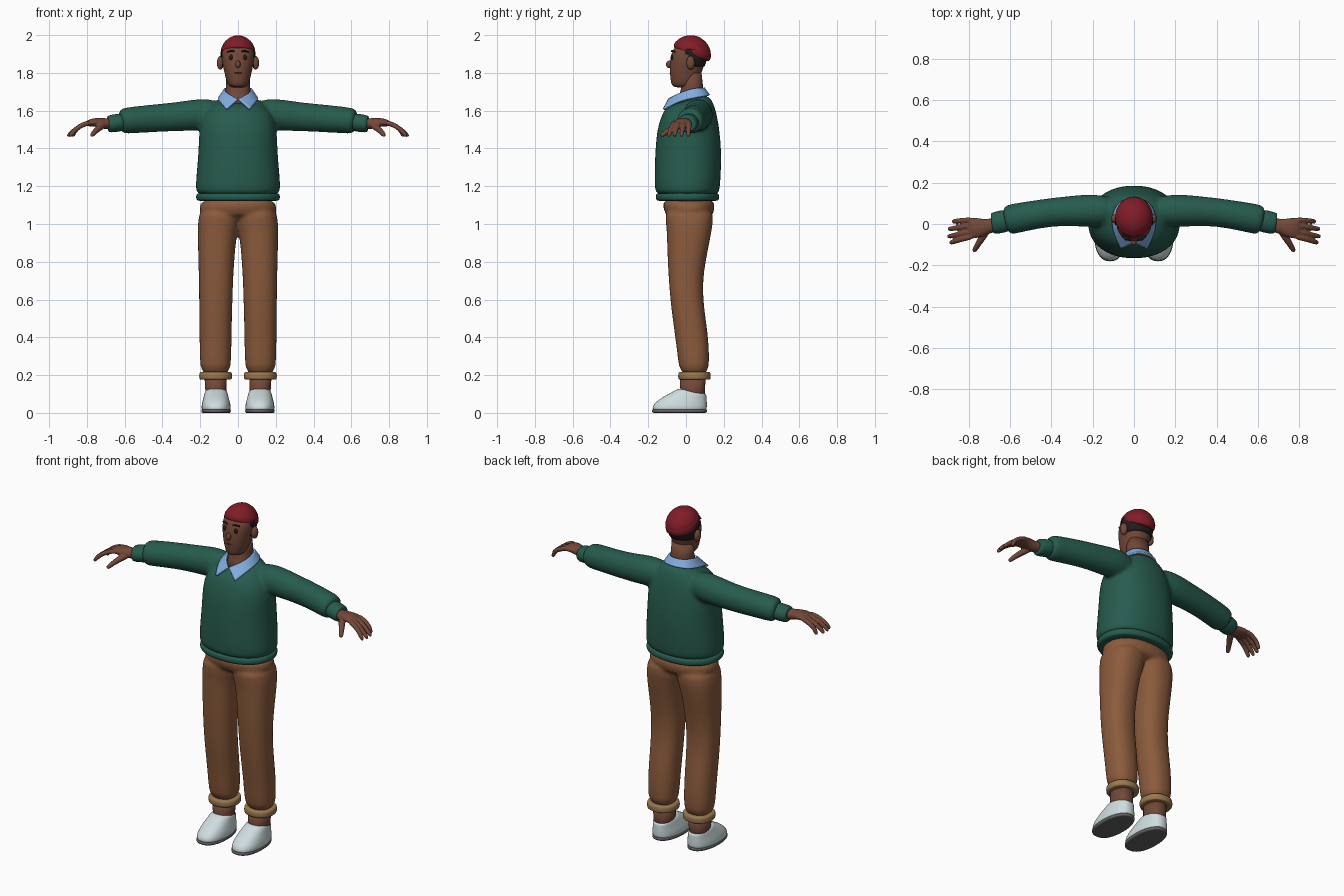
import bpy, bmesh
from math import cos, sin, pi, radians
from mathutils import Vector, Matrix

SKIN, DARK = (.17, .065, .04), (.015, .012, .012)
GREEN, PANTS, TAN = (.02, .105, .075), (.26, .105, .045), (.32, .19, .08)
RED, BLUE, WHITE, GREY = (.22, .012, .02), (.22, .42, .75), (.62, .72, .74), (.12, .12, .12)
mats = {}


def spow(v, p):
    return abs(v) ** (2 / p) * (1 if v >= 0 else -1)


def bridge(bm, rings):
    n = len(rings[0])
    for a, b in zip(rings, rings[1:]):
        for i in range(n):
            bm.faces.new((a[i], a[(i + 1) % n], b[(i + 1) % n], b[i]))
    bm.faces.new(rings[0][::-1])
    bm.faces.new(rings[-1])


def loft(bm, secs, n=32, p=2.2):
    """Stacked rings: (z, x0, x1, y_front, y_back[, slope])."""
    rings = []
    for z, x0, x1, y0, y1, *s in secs:
        ring = []
        for i in range(n):
            a = 2 * pi * i / n
            dx, dy = (x1 - x0) / 2 * spow(cos(a), p), (y1 - y0) / 2 * spow(sin(a), p)
            ring.append(bm.verts.new(((x0 + x1) / 2 + dx, (y0 + y1) / 2 + dy, z + (s[0] * dy if s else 0))))
        rings.append(ring)
    bridge(bm, rings)


def sym(rows):
    """(z, half width, y_front, y_back[, slope]) -> centred sections."""
    return [(z, -r, r, *rest) for z, r, *rest in rows]


def tube(bm, path, n=16):
    """Rings across a path of (x, y, z, side radius, vertical radius)."""
    pts = [Vector(q[:3]) for q in path]
    rings = []
    for k, q in enumerate(path):
        t = (pts[min(k + 1, len(pts) - 1)] - pts[max(k - 1, 0)]).normalized()
        side = t.cross(Vector((0, 0, 1))).normalized()
        up = side.cross(t)
        rings.append([bm.verts.new(pts[k] + side * q[3] * cos(2 * pi * i / n) + up * q[4] * sin(2 * pi * i / n))
                      for i in range(n)])
    bridge(bm, rings)


def ball(bm, c, r):
    bmesh.ops.create_uvsphere(bm, u_segments=20, v_segments=12, radius=1,
                              matrix=Matrix.Translation(c) @ Matrix.Diagonal((*r, 1)))


def finish(name, bm, color, mirror=False, sub=0, voxel=0, smooth=0, solid=0):
    bmesh.ops.recalc_face_normals(bm, faces=bm.faces)
    for f in bm.faces:
        f.smooth = True
    me = bpy.data.meshes.new(name)
    bm.to_mesh(me)
    bm.free()
    ob = bpy.data.objects.new(name, me)
    bpy.context.collection.objects.link(ob)
    if color not in mats:
        mats[color] = bpy.data.materials.new("paint_%d" % len(mats))
        mats[color].diffuse_color = (*color, 1)
    me.materials.append(mats[color])
    if mirror:
        ob.modifiers.new("mirror", 'MIRROR').use_mirror_merge = mirror == 'merge'
    if sub:
        m = ob.modifiers.new("sub", 'SUBSURF')
        m.levels = m.render_levels = sub
        m.boundary_smooth = 'PRESERVE_CORNERS'
    if voxel:
        m = ob.modifiers.new("remesh", 'REMESH')
        m.mode, m.voxel_size, m.use_smooth_shade = 'VOXEL', voxel, True
    if smooth:
        m = ob.modifiers.new("smooth", 'SMOOTH')
        m.factor, m.iterations = .5, smooth
    if solid:
        m = ob.modifiers.new("solid", 'SOLIDIFY')
        m.thickness, m.offset = solid, 0
    return ob


# sweater: torso and sleeves fused together
bm = bmesh.new()
loft(bm, sym([(1.15, .208, -.148, .165), (1.17, .222, -.162, .176), (1.2, .226, -.167, .181), (1.3, .217, -.167, .187),
              (1.4, .209, -.162, .187), (1.5, .207, -.154, .178), (1.58, .19, -.132, .162, .08),
              (1.63, .145, -.114, .14, .2), (1.66, .098, -.098, .112, .33)]))
for s in (1, -1):
    tube(bm, [(.08 * s, .06, 1.585, .07, .075), (.2 * s, .066, 1.58, .082, .086), (.3 * s, .063, 1.57, .074, .078),
              (.4 * s, .058, 1.563, .069, .075), (.52 * s, .038, 1.554, .071, .072),
              (.6 * s, .022, 1.546, .074, .07), (.628 * s, .016, 1.543, .068, .064)], 24)
finish("sweater", bm, GREEN, sub=1, voxel=.009, smooth=12)

# ribbed hem and sleeve cuffs
bm = bmesh.new()
loft(bm, sym([(1.122, .2, -.14, .155), (1.123, .213, -.152, .168), (1.132, .222, -.16, .175),
              (1.15, .223, -.161, .176), (1.163, .216, -.155, .17), (1.165, .2, -.14, .155)]), 48)
finish("sweater_hem", bm, GREEN, sub=1)
bm = bmesh.new()
tube(bm, [(.59, .022, 1.543, .05, .045), (.63, .014, 1.537, .055, .048), (.67, .005, 1.531, .054, .047),
          (.686, .001, 1.529, .05, .044), (.688, .001, 1.529, .04, .035)], 24)
finish("sleeve_cuffs", bm, GREEN, mirror=True, sub=1)

# shirt collar: half strip from back centre to front point
bm = bmesh.new()
inner = [(0, .1, 1.718), (.055, .085, 1.718), (.076, .035, 1.716), (.06, -.035, 1.69), (.002, -.09, 1.66)]
outer = [(0, .127, 1.682), (.07, .11, 1.678), (.106, .045, 1.668), (.1, -.04, 1.652), (.062, -.118, 1.607)]
rows = [[bm.verts.new(c) for c in r] for r in (inner, outer)]
for i in range(4):
    bm.faces.new((rows[0][i], rows[0][i + 1], rows[1][i + 1], rows[1][i]))
finish("shirt_collar", bm, BLUE, mirror='merge', sub=3, solid=.012)

# trousers: pelvis and legs fused
bm = bmesh.new()
loft(bm, sym([(1.145, .2, -.132, .157), (1.08, .207, -.12, .153), (1.02, .2, -.1, .138)]))
for s in (1, -1):
    secs = [(1.1, -.03, .203, -.122, .152), (1.0, -.012, .214, -.104, .142), (.93, .01, .213, -.101, .13),
            (.8, .02, .21, -.097, .103), (.7, .026, .207, -.091, .09), (.6, .029, .206, -.083, .091),
            (.5, .032, .205, -.071, .104), (.4, .034, .204, -.057, .118), (.3, .036, .202, -.044, .123),
            (.19, .038, .2, -.034, .123)]
    loft(bm, [(z, s * a, s * b, c, d) for z, a, b, c, d in secs], p=2.3)
finish("trousers", bm, PANTS, sub=1, voxel=.009, smooth=7)

# rolled trouser cuffs
bm = bmesh.new()
loft(bm, [(.177, .045, .192, -.028, .117), (.176, .036, .201, -.037, .127), (.182, .031, .206, -.042, .131),
          (.208, .031, .206, -.042, .131), (.216, .036, .201, -.037, .127), (.216, .045, .192, -.028, .117)])
finish("trouser_cuffs", bm, TAN, mirror=True, sub=1)

# ankles
bm = bmesh.new()
loft(bm, [(.06, .063, .17, -.03, .098), (.12, .061, .173, -.03, .1), (.2, .06, .178, -.033, .105)])
finish("ankles", bm, SKIN, mirror=True)

# shoes and soles
def foot(name, secs, color):
    bm = bmesh.new()
    loft(bm, [(z, .116 - w, .116 + w, a, b, sl) for z, w, a, b, sl in secs], p=2.4)
    for v in bm.verts:  # heel narrower than forefoot
        v.co.x = .116 + (v.co.x - .116) * (1.02 - .9 * max(0, v.co.y))
    finish(name, bm, color, mirror=True, sub=1)


foot("shoes", [(.014, .07, -.17, .1, 0), (.016, .075, -.178, .11, 0), (.035, .076, -.177, .111, 0),
               (.053, .073, -.163, .111, -.02), (.076, .067, -.125, .11, -.06), (.097, .062, -.08, .109, -.1),
               (.113, .058, -.043, .107, -.2), (.115, .052, -.034, .1, -.2)], WHITE)
foot("shoe_soles", [(0, .068, -.17, .1, 0), (0, .075, -.179, .11, 0), (.009, .077, -.182, .113, 0),
                    (.018, .077, -.181, .112, 0), (.018, .068, -.17, .1, 0)], GREY)

# hands: palm, four fingers and thumb fused
bm = bmesh.new()
tube(bm, [(.65, .003, 1.53, .034, .03), (.7, -.01, 1.53, .035, .03), (.735, -.016, 1.536, .043, .027),
          (.77, -.02, 1.54, .053, .021), (.81, -.022, 1.528, .052, .015)])
fingers = [(.02, .012, .878), (-.007, -.024, .9), (-.035, -.06, .902), (-.06, -.09, .892)]
for y0, y1, x1 in fingers:
    tube(bm, [(.775, y0, 1.54, .014, .014), (.82, y0 * .7 + y1 * .3, 1.527, .014, .014),
              (.86, y0 * .3 + y1 * .7, 1.503, .013, .013), (x1 - .007, y1, 1.473, .012, .012),
              (x1, y1, 1.462, .008, .008)], 12)
tube(bm, [(.705, -.02, 1.527, .02, .02), (.735, -.065, 1.51, .019, .018), (.757, -.1, 1.49, .015, .015),
          (.772, -.126, 1.472, .013, .013), (.777, -.135, 1.466, .008, .008)], 12)
finish("hands", bm, SKIN, mirror=True, sub=1, voxel=.0045, smooth=3)

# neck and head
bm = bmesh.new()
loft(bm, sym([(1.62, .075, -.06, .09), (1.68, .068, -.035, .093), (1.73, .064, -.024, .09),
              (1.8, .064, -.03, .082)]))
finish("neck", bm, SKIN)
head = sym([(1.722, .03, -.05, .04), (1.73, .047, -.072, .058), (1.745, .057, -.079, .068), (1.775, .066, -.083, .075),
            (1.815, .075, -.087, .086), (1.86, .085, -.084, .104), (1.9, .088, -.079, .112),
            (1.937, .082, -.062, .106), (1.965, .055, -.03, .085)])
bm = bmesh.new()
loft(bm, head)
finish("head", bm, SKIN, sub=1)

# cropped hair around the back and sides
bm = bmesh.new()
loft(bm, [(z, a - .002, b + .002, c, d + .002) for z, a, b, c, d in
          sym([(1.835, .079, -.087, .094), (1.86, .085, -.084, .104), (1.9, .088, -.079, .112),
               (1.925, .086, -.07, .11)])])
bmesh.ops.delete(bm, geom=[f for f in bm.faces if f.calc_center_median().y < .005 or len(f.verts) > 4], context='FACES')
finish("hair", bm, DARK, sub=1, solid=.006)

# beanie, tilted back
bm = bmesh.new()
prof = [(-.004, .085), (-.004, .098), (.004, .104), (.022, .104), (.034, .1), (.04, .095), (.045, .094), (.06, .085),
        (.08, .063), (.094, .034), (.099, .008)]
loft(bm, [(h, -r * .88, r * .88, -r, r) for h, r in prof], p=2)
bmesh.ops.transform(bm, matrix=Matrix.Translation((0, .028, 1.9)) @ Matrix.Rotation(radians(-22), 4, 'X'), verts=bm.verts)
finish("beanie", bm, RED, sub=1)

# ears, nose, eyes, brows, mouth
bm = bmesh.new()
ball(bm, (.093, .025, 1.853), (.019, .022, .036))
finish("ears", bm, SKIN, mirror=True)
bm = bmesh.new()
ball(bm, (0, -.088, 1.845), (.013, .018, .02))
finish("nose", bm, SKIN)
bm = bmesh.new()
ball(bm, (.037, -.073, 1.882), (.01, .008, .015))
finish("eyes", bm, DARK, mirror=True)
bm = bmesh.new()
tube(bm, [(.019, -.076, 1.913, .005, .004), (.036, -.071, 1.917, .006, .005), (.056, -.06, 1.911, .005, .003)], 10)
finish("eyebrows", bm, DARK, mirror=True)
bm = bmesh.new()
tube(bm, [(-.018, -.081, 1.8, .004, .002), (0, -.084, 1.798, .004, .003), (.018, -.081, 1.8, .004, .002)], 10)
finish("mouth", bm, (.07, .025, .02))
